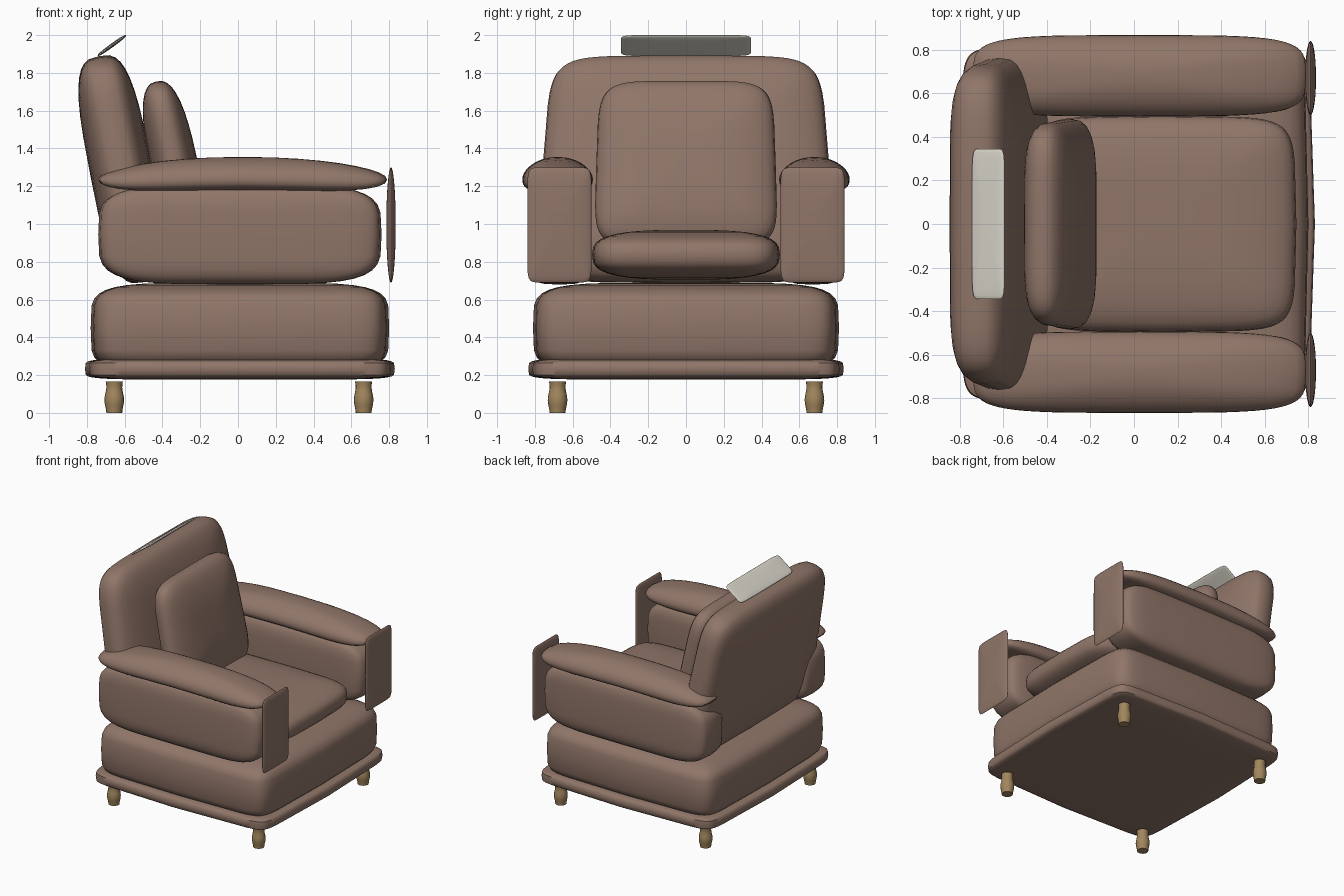
import bpy, bmesh, math
from mathutils import Matrix

cube = bpy.data.objects.get("Cube")
if cube:
    bpy.data.objects.remove(cube, do_unlink=True)


def material(name, rgb):
    mat = bpy.data.materials.new(name)
    mat.use_nodes = True
    mat.diffuse_color = (*rgb, 1)
    shader = mat.node_tree.nodes["Principled BSDF"]
    shader.inputs["Base Color"].default_value = mat.diffuse_color
    return mat


leather = material("brown leather", (0.28, 0.18, 0.14))
wood = material("light wood", (0.36, 0.24, 0.11))
linen = material("pale linen", (0.72, 0.69, 0.61))


def finish(name, bm, mat):
    """Turn the bmesh into a smooth shaded object that keeps its sharp edges."""
    bmesh.ops.remove_doubles(bm, verts=bm.verts, dist=0.0001)
    bmesh.ops.recalc_face_normals(bm, faces=bm.faces)
    mesh = bpy.data.meshes.new(name)
    bm.to_mesh(mesh)
    bm.free()
    mesh.materials.append(mat)
    obj = bpy.data.objects.new(name, mesh)
    bpy.context.collection.objects.link(obj)
    bpy.ops.object.select_all(action="DESELECT")
    obj.select_set(True)
    bpy.context.view_layer.objects.active = obj
    bpy.ops.object.shade_smooth_by_angle(angle=math.radians(50))


def skin(bm, rings):
    """Join neighbouring rings of vertices and close both ends."""
    count = len(rings[0])
    for low, high in zip(rings, rings[1:]):
        for i in range(count):
            j = (i + 1) % count
            bm.faces.new((low[i], low[j], high[j], high[i]))
    bm.faces.new(rings[0][::-1])
    bm.faces.new(rings[-1])


def rounded(value, squareness):
    return math.copysign(abs(value) ** (2 / squareness), value)


def pillow(name, centre, half, outline, edge, mat=leather, tilt=0, taper=0, bow=0, droop=0):
    """Upholstered block: outline squares its plan, edge squares its rim.
    Tilt turns it about the y axis, taper narrows it towards local +x,
    bow pulls in the corners and droop lowers the rim."""
    columns, rows = 56, 18
    bm = bmesh.new()
    rings = []
    for row in range(rows + 1):
        rise = math.pi * (row / rows - 0.5)
        spread = rounded(max(math.cos(rise), 1e-9), edge)
        height = half[2] * rounded(math.sin(rise), edge)
        ring = []
        for column in range(columns):
            turn = math.tau * column / columns
            u = spread * rounded(math.cos(turn), outline)
            v = spread * rounded(math.sin(turn), outline)
            x = half[0] * u * (1 - bow * v * v)
            y = half[1] * v * (1 - bow * u * u) * (1 - taper * u)
            ring.append(bm.verts.new((x, y, height - droop * (u * u + v * v))))
        rings.append(ring)
    skin(bm, rings)
    bm.transform(Matrix.Translation(centre) @ Matrix.Rotation(math.radians(tilt), 4, "Y"))
    finish(name, bm, mat)


def turned_leg(name, x, y, height=0.167, sides=16, steps=10):
    """Wooden leg whose radius swells and narrows in a wave."""
    bm = bmesh.new()
    rings = []
    for step in range(steps + 1):
        z = height * step / steps
        radius = 0.047 + 0.005 * math.sin(45 * z - 1.5)
        turns = [math.tau * i / sides for i in range(sides)]
        rings.append([bm.verts.new((x + radius * math.cos(t), y + radius * math.sin(t), z))
                      for t in turns])
    skin(bm, rings)
    finish(name, bm, wood)


# Plinth and seat
pillow("plinth", centre=(0.01, 0, 0.233), half=(0.82, 0.835, 0.057), outline=20, edge=6, bow=0.04)
pillow("seat_base", centre=(0.01, 0, 0.45), half=(0.79, 0.81, 0.24), outline=14, edge=5, bow=0.03)
pillow("seat_cushion", centre=(0.13, 0, 0.837), half=(0.615, 0.497, 0.132),
       outline=8, edge=3, bow=0.03)

# Leaning backrest, its loose cushion and the thin head cloth
pillow("backrest", centre=(-0.62, 0, 1.29), half=(0.61, 0.76, 0.165),
       outline=8, edge=3.2, tilt=-101, taper=0.05, bow=0.02)
pillow("back_cushion", centre=(-0.338, 0, 1.315), half=(0.45, 0.475, 0.125),
       outline=6, edge=2.6, tilt=-102, taper=0.03)
pillow("head_cloth", centre=(-0.668, 0, 1.945), half=(0.092, 0.345, 0.01),
       outline=10, edge=2.5, mat=linen, tilt=-36)

# Arms, arm pads, front panels and legs on both sides
for label, side in (("left", 1), ("right", -1)):
    pillow(label + "_arm", centre=(0.01, side * 0.67, 0.945), half=(0.75, 0.17, 0.265),
           outline=8, edge=4.2, bow=0.04)
    pillow(label + "_arm_pad", centre=(0.025, side * 0.68, 1.265), half=(0.765, 0.187, 0.09),
           outline=5, edge=2.2, bow=0.03, droop=0.03)
    pillow(label + "_arm_panel", centre=(0.81, side * 0.67, 0.995), half=(0.305, 0.17, 0.025),
           outline=11, edge=2, tilt=-90)
    turned_leg(label + "_front_leg", 0.665, side * 0.68)
    turned_leg(label + "_back_leg", -0.655, side * 0.68)
